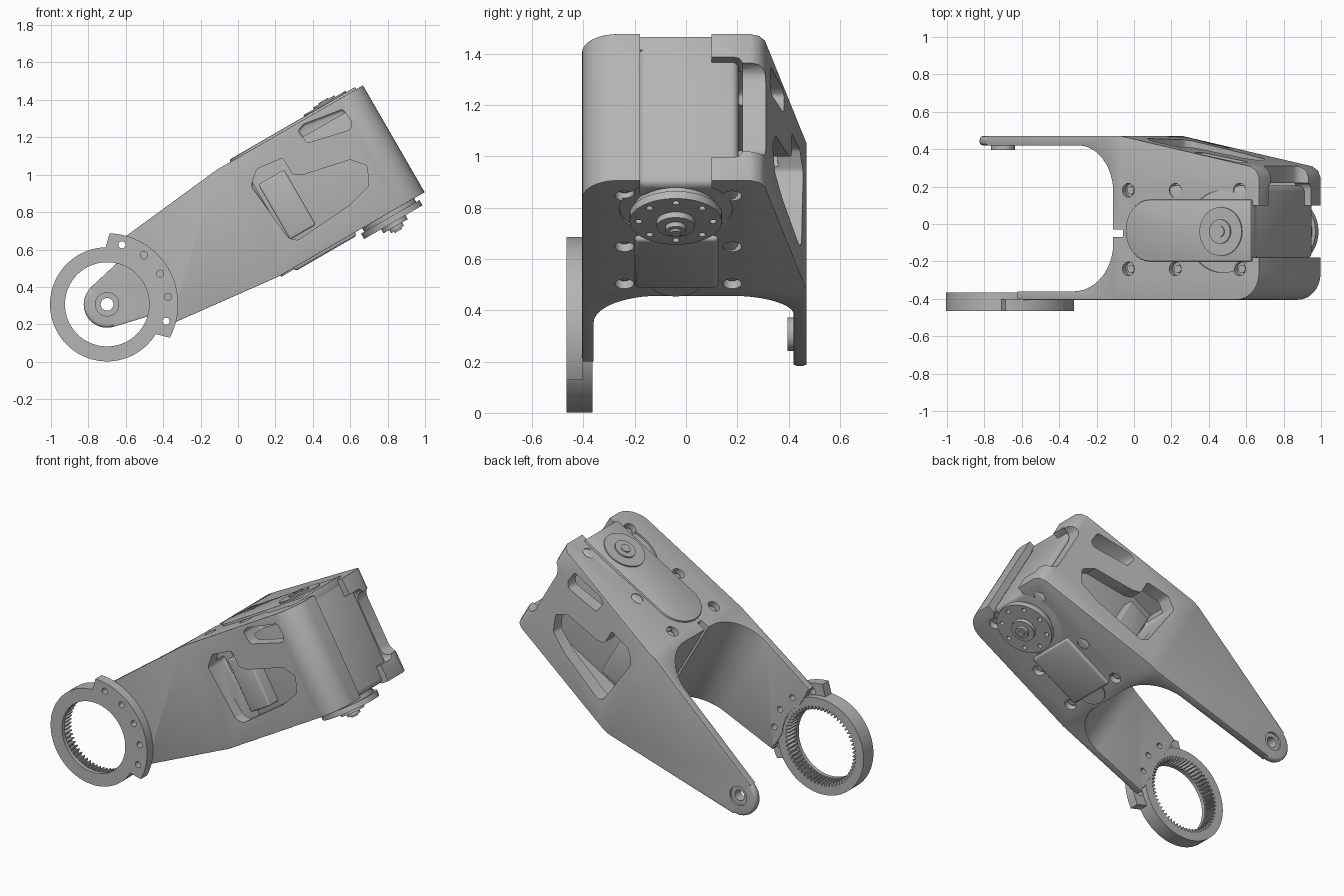
import bpy, bmesh
from math import sin, cos, pi, radians
from mathutils import Matrix, Vector

old = bpy.data.objects.get("Cube")
if old:
    bpy.data.objects.remove(old, do_unlink=True)

# Local frame: x along the arm, y across, z its thickness; tilted 30 degrees
TILT = Matrix.Translation((-0.7, 0, 0.307)) @ Matrix.Rotation(radians(-30), 4, 'Y')
GREY = (0.46, 0.46, 0.46, 1)
mat = bpy.data.materials.new("plain_grey")
mat.use_nodes = True
mat.diffuse_color = GREY
bsdf = next(n for n in mat.node_tree.nodes if n.type == 'BSDF_PRINCIPLED')
bsdf.inputs["Base Color"].default_value = GREY


def make(name, verts, faces):
    bm = bmesh.new()
    vs = [bm.verts.new(v) for v in verts]
    for f in faces:
        bm.faces.new([vs[i] for i in f])
    bmesh.ops.recalc_face_normals(bm, faces=bm.faces)
    me = bpy.data.meshes.new(name)
    bm.to_mesh(me)
    bm.free()
    me.materials.append(mat)
    ob = bpy.data.objects.new(name, me)
    ob.matrix_world = TILT
    bpy.context.scene.collection.objects.link(ob)
    return ob


def prism(name, pts, axis, a, b):
    n = len(pts)
    place = (lambda p, t: (p[0], t, p[1])) if axis == 'y' else (lambda p, t: (p[0], p[1], t))
    verts = [place(p, t) for t in (a, b) for p in pts]
    sides = [(i, (i + 1) % n, (i + 1) % n + n, i + n) for i in range(n)]
    return make(name, verts, [range(n), range(n, 2 * n)] + sides)


def arc(c, r, a0, a1, n=10):
    return [(c[0] + r * cos(radians(a0 + (a1 - a0) * i / n)),
             c[1] + r * sin(radians(a0 + (a1 - a0) * i / n))) for i in range(n + 1)]


def cyl(name, c, r, axis, a, b, n=40):
    return prism(name, arc(c, r, 0, 360, n)[:-1], axis, a, b)


def box(name, u0, u1, y0, y1, v0, v1):
    return prism(name, [(u0, y0), (u1, y0), (u1, y1), (u0, y1)], 'z', v0, v1)


def apply(ob, mod):
    bpy.ops.object.select_all(action='DESELECT')
    ob.select_set(True)
    bpy.context.view_layer.objects.active = ob
    bpy.ops.object.modifier_apply(modifier=mod.name)


def bevel(ob, width, segments=3):
    m = ob.modifiers.new("round", 'BEVEL')
    m.width, m.segments = width, segments
    m.limit_method, m.angle_limit = 'ANGLE', radians(40)
    apply(ob, m)
    return ob


def combine(ob, tool, op='DIFFERENCE'):
    bpy.context.view_layer.update()
    m = ob.modifiers.new("cut", 'BOOLEAN')
    m.operation, m.object, m.solver = op, tool, 'EXACT'
    apply(ob, m)
    bpy.data.objects.remove(tool, do_unlink=True)


def ring(name, inner, outer, y0, y1):
    n = len(inner)
    loops = [([outer] * n, y0), ([outer] * n, y1), (inner, y1), (inner, y0)]
    verts = [(r[i] * cos(2 * pi * i / n), y, r[i] * sin(2 * pi * i / n))
             for r, y in loops for i in range(n)]
    faces = [(k * n + i, k * n + (i + 1) % n, (k + 1) % 4 * n + (i + 1) % n, (k + 1) % 4 * n + i)
             for k in range(4) for i in range(n)]
    return make(name, verts, faces)


# Forked housing: U profile whose half height tapers along each arm
K, H = 0.87, 0.33


def half_height(u, y):
    if u >= K - 1e-4:
        return H
    if y < 0:
        return 0.262 + (H - 0.262) * (u - 0.24) / (K - 0.24)
    return 0.122 + (H - 0.122) * (u + 0.029) / (K + 0.029)


front_out = [(0.24, -0.405), (K, -0.405)]
mid_out = arc((1.63, -0.265), 0.14, -90, 0) + [(1.77, 0.25), (1.755, 0.285), (1.72, 0.308), (0.92, 0.47)]
back_arm = [(K, 0.47), (-0.029, 0.47), (-0.029, 0.42)] + arc((0.62, 0.17), 0.25, 90, 0, 12)
front_in = arc((0.61, -0.10), 0.26, 0, -90, 12) + [(0.24, -0.36)]
P = front_out + mid_out + back_arm + front_in
N = len(P)
iB = 2 + len(mid_out)
iD = iB + len(back_arm)
caps = [[0, 1] + list(range(iD, N)), list(range(1, iB + 1)) + [iD - 1, iD], list(range(iB, iD))]
verts = [(u, y, s * half_height(u, y)) for s in (1, -1) for u, y in P]
faces = caps + [[i + N for i in f] for f in caps]
faces += [(i, (i + 1) % N, (i + 1) % N + N, i + N) for i in range(N)]
housing = bevel(make("forked_housing", verts, faces), 0.018)

# Rounded pivot tip, its boss and bore
combine(housing, bevel(cyl("tip", (0, 0), 0.125, 'y', 0.42, 0.47, 48), 0.018), 'UNION')
combine(housing, cyl("boss", (0, 0), 0.065, 'y', 0.395, 0.44), 'UNION')
combine(housing, cyl("bore", (0, 0), 0.034, 'y', 0.3, 0.6))
combine(housing, cyl("recess", (0, 0), 0.06, 'y', 0.457, 0.6))

# Motor bay, open end and centre slot
combine(housing, prism("bay", [(1.0, -0.33), (1.68, -0.33), (1.68, 0.24), (1.0, 0.36)], 'z', -0.25, 0.25))
combine(housing, box("end_opening", 1.64, 1.9, -0.18, 0.10, -0.5, 0.5))
combine(housing, bevel(box("end_side", 1.6, 1.9, 0.0, 0.22, -0.225, 0.225), 0.03))
combine(housing, bevel(box("end_scoop", 1.705, 2.0, 0.05, 0.6, -0.2, 0.2), 0.05))
combine(housing, box("slot", 0.8, 0.93, -0.07, -0.03, -0.5, 0.5))

# Windows through both side walls
small = [(0.32, 1.235), (0.37, 1.17), (0.60, 1.24), (0.61, 1.28), (0.56, 1.35), (0.35, 1.27)]
large = [(0.07, 0.94), (0.10, 1.03), (0.24, 1.09), (0.29, 1.0), (0.35, 1.0), (0.60, 1.08),
         (0.69, 1.05), (0.70, 0.94), (0.60, 0.84), (0.32, 0.65), (0.27, 0.66)]
inv = TILT.inverted()
for pts in (small, large):
    local = [inv @ Vector((x, 0, z)) for x, z in pts]
    for y0, y1 in ((-0.6, -0.25), (0.2, 0.7)):
        combine(housing, bevel(prism("window", [(p.x, p.z) for p in local], 'y', y0, y1), 0.015))

# Screw pockets with screws, and round recesses around the horns
parts = []
for s in (1, -1):
    combine(housing, cyl("horn_recess", (1.545, -0.04), 0.22, 'z', s * 0.318, s * 0.5, 48))
    for u in (0.964, 1.253, 1.65):
        for y in (0.18, -0.24):
            combine(housing, cyl("pocket", (u, y), 0.037, 'z', s * 0.29, s * 0.5, 24))
            parts.append(cyl("screw", (u, y), 0.022, 'z', s * 0.28, s * 0.305, 16))
combine(housing, cyl("gear_seat", (0, 0), 0.27, 'y', -0.6, -0.3, 64))

# Gear mount: toothed ring, smooth lip and bolted flange
parts.append(ring("gear_lip", [0.225] * 240, 0.305, -0.465, -0.44))
parts.append(ring("gear_teeth", [0.228 if k % 4 < 2 else 0.25 for k in range(240)], 0.305, -0.44, -0.365))
flange = prism("gear_flange", arc((0, 0), 0.38, -58, 58, 32) + arc((0, 0), 0.295, 62, -62, 32),
               'y', -0.465, -0.402)
for a in (-46, -23, 0, 23, 46):
    c = (0.328 * cos(radians(a)), 0.328 * sin(radians(a)))
    for ob in (flange, housing):
        combine(ob, cyl("bolt_hole", c, 0.019, 'y', -0.6, -0.3, 20))
parts += [flange, housing]

# Motor inside the bay
parts.append(bevel(box("motor_body", 0.98, 1.73, -0.185, 0.205, -0.325, 0.325), 0.03))
parts.append(bevel(box("motor_connector", 1.02, 1.18, -0.27, 0.27, -0.19, 0.15), 0.012))
top_pts = arc((1.1, -0.035), 0.165, 90, 270, 16) + [(1.73, -0.2), (1.73, 0.13)]
top_pts = [(1.1 + (u - 1.1) * 0.9 if u < 1.1 else u, y) for u, y in top_pts]
parts.append(bevel(prism("motor_top_cover", top_pts, 'z', 0.28, 0.343), 0.008, 2))
parts.append(bevel(box("motor_bottom_cover", 0.96, 1.34, -0.2, 0.125, -0.35, -0.28), 0.015))
parts.append(cyl("motor_tail", (0.98, -0.04), 0.1, 'z', -0.338, -0.28))

# Output horns on both faces
axis = (1.545, -0.04)
horn = cyl("output_horn", axis, 0.18, 'z', -0.385, -0.352, 56)
for k in range(8):
    a = k * pi / 4
    c = (axis[0] + 0.145 * cos(a), axis[1] + 0.145 * sin(a))
    combine(horn, cyl("horn_hole", c, 0.014, 'z', -0.5, -0.3, 16))
parts.append(horn)
for name, r, a, b in (("horn_collar", 0.16, -0.356, -0.3), ("horn_hub", 0.075, -0.41, -0.38),
                      ("horn_nut", 0.04, -0.43, -0.4), ("horn_screw", 0.022, -0.44, -0.42),
                      ("idler_horn", 0.13, 0.33, 0.351), ("idler_hub", 0.065, 0.34, 0.36),
                      ("idler_screw", 0.03, 0.35, 0.366)):
    parts.append(cyl(name, axis, r, 'z', a, b, 48))

for ob in parts:
    bpy.ops.object.select_all(action='DESELECT')
    ob.select_set(True)
    bpy.context.view_layer.objects.active = ob
    bpy.ops.object.shade_smooth_by_angle(angle=radians(35))
